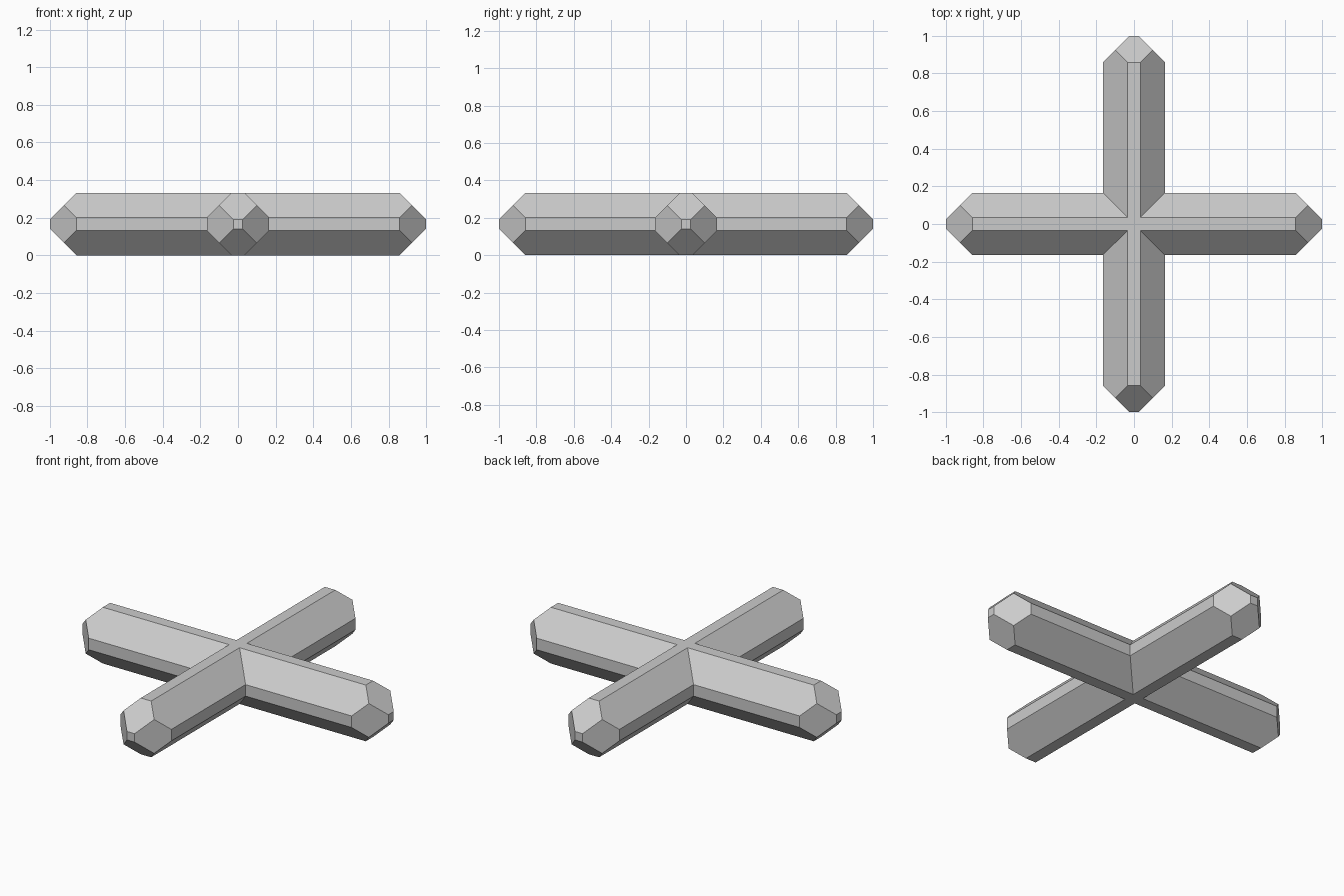
import bpy, bmesh, math
from mathutils import Vector, Matrix

if "Cube" in bpy.data.objects:
    bpy.data.objects.remove(bpy.data.objects["Cube"])

H = 0.166      # half thickness of the arms
FLAT = 0.034   # half width of the narrow flats
TIP = 0.025    # half width of the square tip


def cut(bm, co, no, fill=True):
    """Slice off everything on the normal side of a plane, optionally capping it."""
    res = bmesh.ops.bisect_plane(bm, geom=bm.verts[:] + bm.edges[:] + bm.faces[:],
                                 dist=1e-6, plane_co=co, plane_no=Vector(no).normalized(),
                                 clear_outer=True)
    if fill:
        edges = [e for e in res["geom_cut"] if isinstance(e, bmesh.types.BMEdge)]
        bmesh.ops.edgeloop_fill(bm, edges=edges)


bm = bmesh.new()
# square bar along x
bmesh.ops.create_cube(bm, size=2, matrix=Matrix.Diagonal((1, H, H, 1)))
# bevelled long corners
for sy in (-1, 1):
    for sz in (-1, 1):
        cut(bm, (0, sy * H, sz * FLAT), (0, sy, sz))
# four slanted tip faces
for s in (-1, 1):
    cut(bm, (1, s * TIP, 0), (1, s, 0))
    cut(bm, (1, 0, s * TIP), (1, 0, s))
# open mitre where the arms meet
for s in (-1, 1):
    cut(bm, (0, 0, 0), (-1, s, 0), fill=False)
# four arms around the centre
arm = bm.verts[:] + bm.edges[:] + bm.faces[:]
for k in (1, 2, 3):
    new = bmesh.ops.duplicate(bm, geom=arm)["geom"]
    bmesh.ops.rotate(bm, verts=[v for v in new if isinstance(v, bmesh.types.BMVert)],
                     cent=(0, 0, 0), matrix=Matrix.Rotation(k * math.pi / 2, 3, 'Z'))
bmesh.ops.remove_doubles(bm, verts=bm.verts[:], dist=1e-4)
bmesh.ops.recalc_face_normals(bm, faces=bm.faces[:])
bmesh.ops.translate(bm, verts=bm.verts[:], vec=(0, 0, H))

mesh = bpy.data.meshes.new("faceted_cross")
bm.to_mesh(mesh)
bm.free()
bpy.context.collection.objects.link(bpy.data.objects.new("faceted_cross", mesh))
